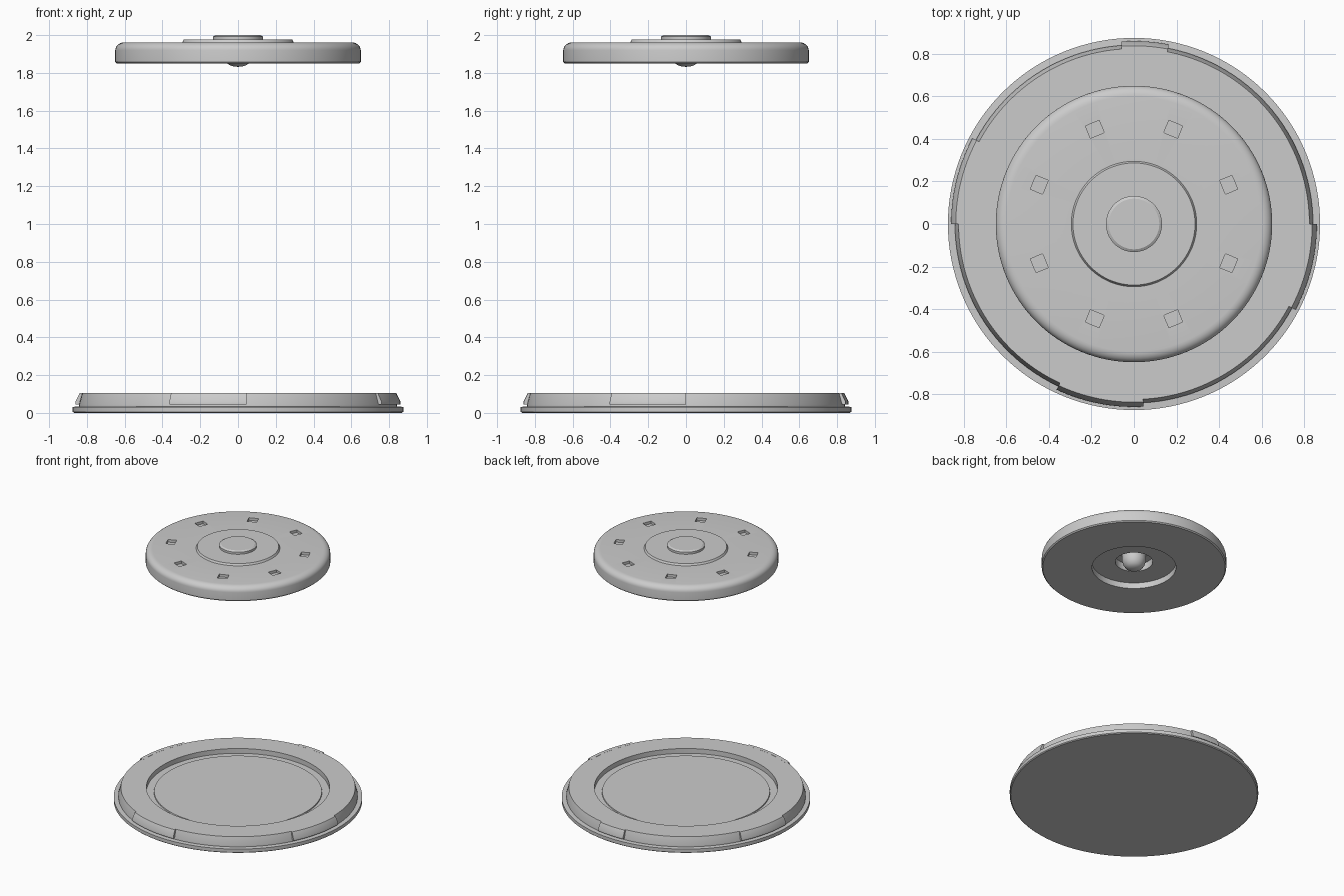
import bpy, bmesh
from math import sin, cos, pi, radians

if "Cube" in bpy.data.objects:
    bpy.data.objects.remove(bpy.data.objects["Cube"])

SEG = 128


def finish(bm, name):
    bmesh.ops.recalc_face_normals(bm, faces=bm.faces)
    me = bpy.data.meshes.new(name)
    bm.to_mesh(me)
    bm.free()
    ob = bpy.data.objects.new(name, me)
    bpy.context.collection.objects.link(ob)
    return ob


def smooth(ob):
    bpy.ops.object.select_all(action='DESELECT')
    ob.select_set(True)
    bpy.context.view_layer.objects.active = ob
    bpy.ops.object.shade_smooth_by_angle(angle=radians(28))


def lathe(name, profile):
    """Spin an (r, z) profile that starts and ends on the axis."""
    bm = bmesh.new()
    rings = []
    for r, z in profile:
        if r == 0:
            rings.append([bm.verts.new((0, 0, z))] * SEG)
        else:
            rings.append([bm.verts.new((r * cos(2 * pi * i / SEG), r * sin(2 * pi * i / SEG), z))
                          for i in range(SEG)])
    for a, b in zip(rings, rings[1:]):
        for i in range(SEG):
            j = (i + 1) % SEG
            bm.faces.new(dict.fromkeys((a[i], a[j], b[j], b[i])))
    return finish(bm, name)


def arc_block(name, section, a0, a1, steps=14):
    """Sweep a closed (r, z) section around z between two angles."""
    bm = bmesh.new()
    rings = []
    for k in range(steps + 1):
        a = radians(a0 + (a1 - a0) * k / steps)
        rings.append([bm.verts.new((r * cos(a), r * sin(a), z)) for r, z in section])
    n = len(section)
    for p, q in zip(rings, rings[1:]):
        for i in range(n):
            bm.faces.new((p[i], p[(i + 1) % n], q[(i + 1) % n], q[i]))
    bm.faces.new(rings[0])
    bm.faces.new(rings[-1])
    return finish(bm, name)


# Base tray: flange, sloped wall, flat rim and shallow stepped recess
smooth(lathe("base_tray", [
    (0, 0), (0.868, 0), (0.875, 0.006), (0.875, 0.032), (0.842, 0.034),
    (0.842, 0.045), (0.825, 0.105), (0.645, 0.105), (0.645, 0.068),
    (0.592, 0.068), (0.59, 0.075), (0, 0.075)]))

# Locking tabs around the tray wall, one shorter as a key
tab = [(0.81, 0.045), (0.86, 0.045), (0.86, 0.06), (0.838, 0.1055), (0.81, 0.1055)]
for i, (a0, a1) in enumerate([(-28, 0), (79, 94), (152, 180), (245, 273)]):
    smooth(arc_block(f"locking_tab_{i + 1}", tab, a0, a1))

# Upper disc with rounded shoulder, stepped hub and hollow underside
edge = [(0.60 + 0.05 * cos(t * pi / 12), 1.92 + 0.042 * sin(t * pi / 12)) for t in range(7)]
disc = lathe("upper_disc", [
    (0, 1.95), (0.132, 1.95), (0.132, 1.895), (0.296, 1.895), (0.296, 1.85),
    (0.642, 1.85), (0.65, 1.858)] + edge + [
    (0.295, 1.962), (0.287, 1.976), (0.132, 1.976), (0.132, 1.992),
    (0.119, 2.0), (0, 2.0)])

# Eight small square pockets cut into the upper face
cut = bmesh.new()
for k in range(8):
    a = radians(22.5 + 45 * k)
    vs = bmesh.ops.create_cube(cut, size=1)["verts"]
    for v in vs:
        x, y = 0.482 + v.co.x * 0.062, v.co.y * 0.07
        v.co = (x * cos(a) - y * sin(a), x * sin(a) + y * cos(a), 1.967 + v.co.z * 0.05)
cutter = finish(cut, "pocket_cutter")
cutter.hide_render = True
mod = disc.modifiers.new("pockets", 'BOOLEAN')
mod.operation = 'DIFFERENCE'
mod.solver = 'EXACT'
mod.object = cutter
bpy.ops.object.select_all(action='DESELECT')
disc.select_set(True)
bpy.context.view_layer.objects.active = disc
bpy.ops.object.modifier_apply(modifier=mod.name)
bpy.data.objects.remove(cutter)
smooth(disc)

# Rounded plunger under the hub
smooth(lathe("plunger", [
    (0, 1.952), (0.085, 1.952), (0.083, 1.90), (0.074, 1.873), (0.06, 1.852),
    (0.042, 1.84), (0.022, 1.834), (0, 1.832)]))
